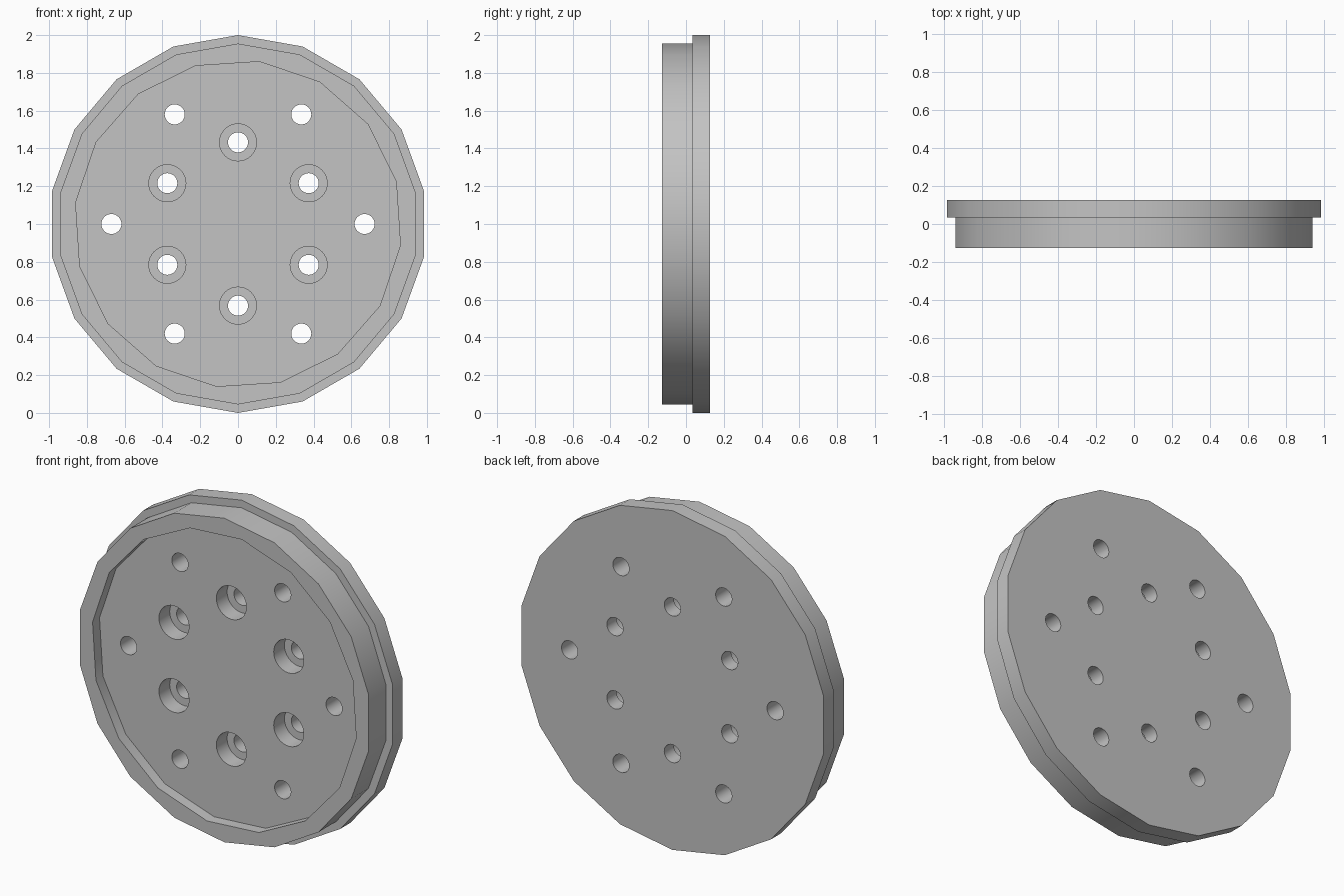
import bpy, bmesh, math
from math import sin, cos, radians

if "Cube" in bpy.data.objects:
    bpy.data.objects.remove(bpy.data.objects["Cube"], do_unlink=True)

FRONT, STEP, BACK = -0.127, 0.034, 0.127
RECESS = FRONT + 0.065
HOLE_R, BORE_R = 0.053, 0.098
CLEAR = 0.1

grey = bpy.data.materials.new("plain grey")
grey.use_nodes = True
colour = (0.55, 0.55, 0.55, 1)
grey.diffuse_color = colour
grey.node_tree.nodes["Principled BSDF"].inputs["Base Color"].default_value = colour


def turned(name, profile, sides, start=90, x=0, z=1):
    """Solid turned about the y axis from (radius, y) points, capped at both ends."""
    bm = bmesh.new()
    rings = []
    for r, y in profile:
        angles = [radians(start + 360 * i / sides) for i in range(sides)]
        rings.append([bm.verts.new((x + r * cos(a), y, z + r * sin(a))) for a in angles])
    for a, b in zip(rings, rings[1:]):
        for i in range(sides):
            j = (i + 1) % sides
            bm.faces.new((a[i], a[j], b[j], b[i]))
    bm.faces.new(rings[0])
    bm.faces.new(rings[-1])
    bmesh.ops.recalc_face_normals(bm, faces=bm.faces)
    mesh = bpy.data.meshes.new(name)
    bm.to_mesh(mesh)
    bm.free()
    mesh.materials.append(grey)
    obj = bpy.data.objects.new(name, mesh)
    bpy.context.collection.objects.link(obj)
    return obj


def cut(target, cutter):
    """Subtract the cutter and discard it."""
    cutter.hide_render = True
    mod = target.modifiers.new("cut", "BOOLEAN")
    mod.operation, mod.solver, mod.object = "DIFFERENCE", "EXACT", cutter
    bpy.ops.object.modifier_apply(modifier=mod.name)
    bpy.data.objects.remove(cutter, do_unlink=True)


# Stepped disc: narrower front body, wider rear flange
plate = turned("flanged_plate", [(0.955, FRONT), (0.955, STEP), (1, STEP), (1, BACK)], 18)
bpy.ops.object.select_all(action="DESELECT")
plate.select_set(True)
bpy.context.view_layer.objects.active = plate

# Shallow recess in the front face
cut(plate, turned("recess_cutter", [(0.867, FRONT - CLEAR), (0.867, RECESS)], 16, start=82.5))

# Outer ring of plain holes, inner ring of counterbored holes
through = [(HOLE_R, FRONT - CLEAR), (HOLE_R, BACK + CLEAR)]
shoulder = RECESS + 0.1
counterbored = [(BORE_R, FRONT - CLEAR), (BORE_R, shoulder),
                (HOLE_R, shoulder), (HOLE_R, BACK + CLEAR)]
for ring_r, first, profile in ((0.67, 0, through), (0.432, 30, counterbored)):
    for k in range(6):
        a = radians(first + 60 * k)
        cut(plate, turned("hole_cutter", profile, 32,
                          x=ring_r * cos(a), z=1 + ring_r * sin(a)))

bpy.ops.object.shade_smooth_by_angle(angle=radians(30))
